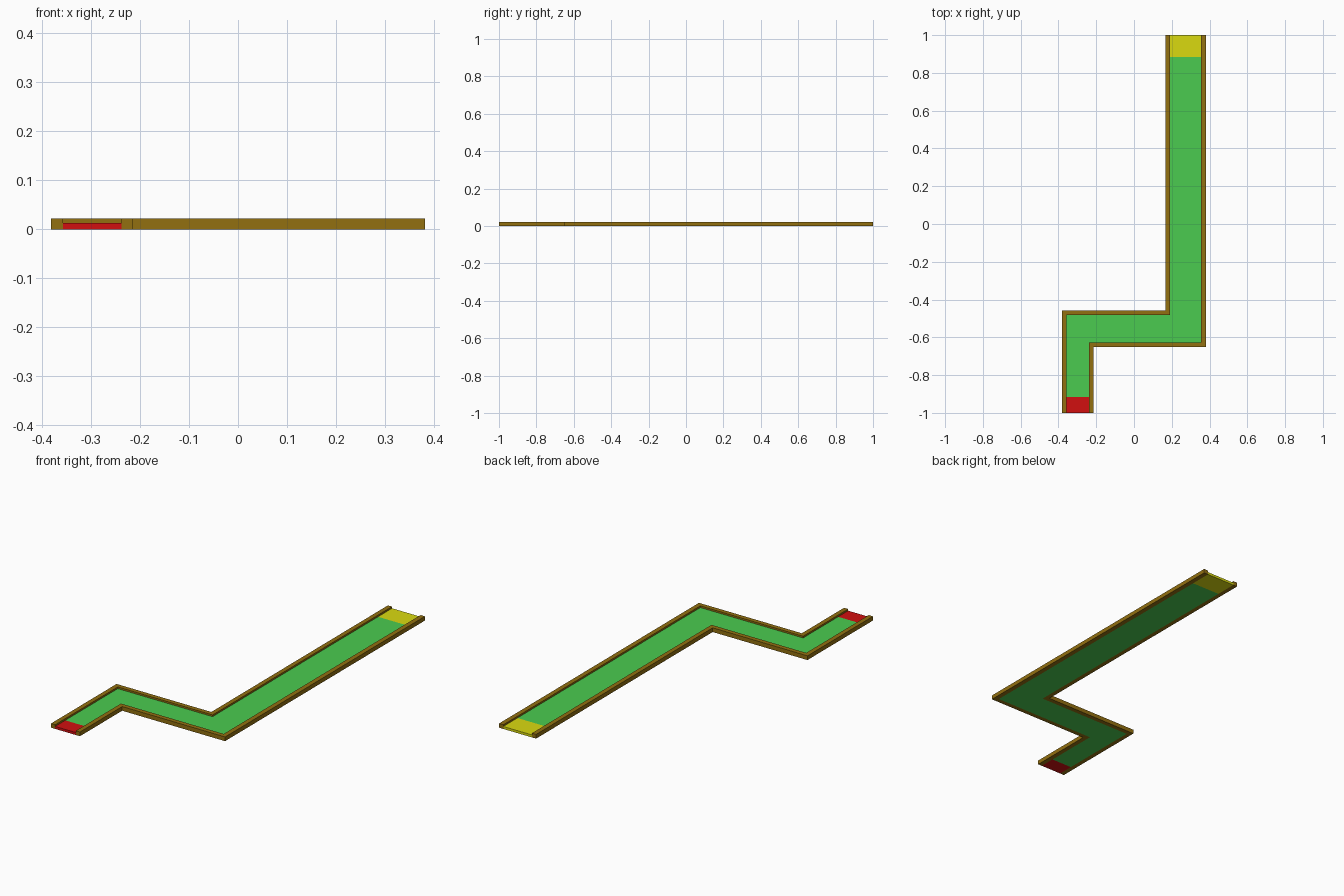
import bpy
import bmesh

if "Cube" in bpy.data.objects:
    bpy.data.objects.remove(bpy.data.objects["Cube"])

WALL_TOP, FLOOR_TOP = 0.022, 0.013


def material(name, rgb):
    m = bpy.data.materials.new(name)
    m.diffuse_color = (*rgb, 1)
    m.use_nodes = True
    m.node_tree.nodes["Principled BSDF"].inputs["Base Color"].default_value = m.diffuse_color
    return m


def prism(name, outline, height, mat):
    """Extrude a flat outline from z = 0 up to height."""
    bm = bmesh.new()
    face = bm.faces.new([bm.verts.new((x, y, 0)) for x, y in outline])
    top = bmesh.ops.extrude_face_region(bm, geom=[face], use_keep_orig=True)
    for v in top["geom"]:
        if isinstance(v, bmesh.types.BMVert):
            v.co.z = height
    bmesh.ops.recalc_face_normals(bm, faces=bm.faces)
    mesh = bpy.data.meshes.new(name)
    bm.to_mesh(mesh)
    bm.free()
    mesh.materials.append(mat)
    obj = bpy.data.objects.new(name, mesh)
    bpy.context.collection.objects.link(obj)
    return obj


wood = material("wood", (0.29, 0.16, 0.005))
green = material("green", (0.07, 0.60, 0.08))
red = material("red", (0.64, 0.005, 0.005))
yellow = material("yellow", (0.70, 0.70, 0.005))

# Edges of the lane, from the front end to the back end
left_outer = [(-0.381, -1), (-0.381, -0.459), (0.167, -0.459), (0.167, 1)]
left_inner = [(-0.357, -1), (-0.357, -0.483), (0.191, -0.483), (0.191, 1)]
right_inner = [(-0.238, -1), (-0.238, -0.627), (0.356, -0.627), (0.356, 1)]
right_outer = [(-0.214, -1), (-0.214, -0.651), (0.381, -0.651), (0.381, 1)]

# Border rails
prism("left_rail", left_outer + left_inner[::-1], WALL_TOP, wood)
prism("right_rail", right_inner + right_outer[::-1], WALL_TOP, wood)


def between(y0, y1):
    """Lane floor outline with its two ends moved to y0 and y1."""
    sides = [[(s[0][0], y0), *s[1:3], (s[3][0], y1)] for s in (left_inner, right_inner)]
    return sides[0] + sides[1][::-1]


# Lane floor with coloured end pads
START, FINISH = -0.917, 0.884
prism("lane_floor", between(START, FINISH), FLOOR_TOP, green)
for name, i, y0, y1, mat in (("start_pad", 0, -1, START, red),
                             ("finish_pad", 3, FINISH, 1, yellow)):
    x0, x1 = left_inner[i][0], right_inner[i][0]
    prism(name, [(x0, y0), (x1, y0), (x1, y1), (x0, y1)], FLOOR_TOP, mat)
